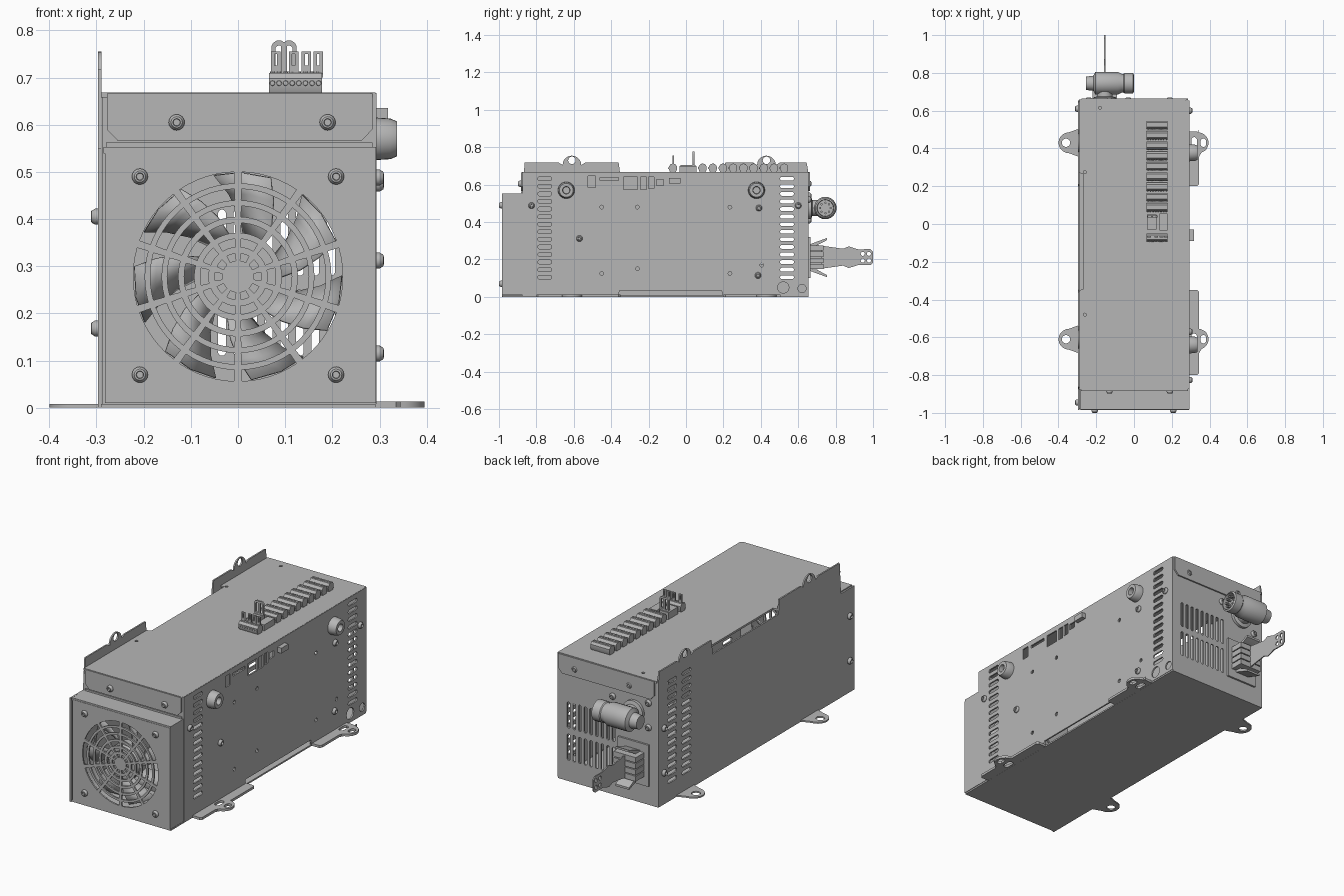
import bpy, bmesh
from math import pi, sin, cos, radians

if "Cube" in bpy.data.objects:
    bpy.data.objects.remove(bpy.data.objects["Cube"])

grey = bpy.data.materials.new("sheet_metal_grey")
grey.use_nodes = True
COLOUR = (0.47, 0.47, 0.47, 1)
grey.diffuse_color = COLOUR
grey.node_tree.nodes["Principled BSDF"].inputs["Base Color"].default_value = COLOUR
parts = []

# Maps panel coordinates (u, v) and depth w to world space, by facing axis
AXIS = {"x": lambda u, v, w: (w, u, v),
        "y": lambda u, v, w: (u, w, v),
        "z": lambda u, v, w: (u, v, w)}


def finish(name, bm):
    bmesh.ops.remove_doubles(bm, verts=bm.verts, dist=0.00005)
    bmesh.ops.recalc_face_normals(bm, faces=bm.faces)
    me = bpy.data.meshes.new(name)
    bm.to_mesh(me)
    bm.free()
    me.materials.clear()
    me.materials.append(grey)
    ob = bpy.data.objects.new(name, me)
    bpy.context.collection.objects.link(ob)
    parts.append(ob)
    return ob


def panel(name, axis, at, outline, holes=(), t=0.008):
    """Sheet cut from an outline with holes, facing the given axis."""
    cu = bpy.data.curves.new(name, "CURVE")
    cu.dimensions = "2D"
    cu.fill_mode = "BOTH"
    cu.extrude = t / 2
    for loop in [outline, *holes]:
        sp = cu.splines.new("POLY")
        sp.points.add(len(loop) - 1)
        for p, (u, v) in zip(sp.points, loop):
            p.co = (u, v, 0, 1)
        sp.use_cyclic_u = True
    tmp = bpy.data.objects.new(name, cu)
    bpy.context.collection.objects.link(tmp)
    deps = bpy.context.evaluated_depsgraph_get()
    me = bpy.data.meshes.new_from_object(tmp.evaluated_get(deps))
    bm = bmesh.new()
    bm.from_mesh(me)
    bpy.data.objects.remove(tmp)
    bpy.data.curves.remove(cu)
    bpy.data.meshes.remove(me)
    for v in bm.verts:
        v.co = AXIS[axis](v.co.x, v.co.y, v.co.z + at)
    return finish(name, bm)


def lathe(name, axis, spots, profile, d=1, n=16):
    """Turned part: (radius, height) profile repeated at (u, v, w) spots."""
    bm = bmesh.new()
    for u, v, w in spots:
        rings = [[bm.verts.new(AXIS[axis](u + r * cos(2 * pi * i / n), v + r * sin(2 * pi * i / n), w + d * h))
                  for i in range(n)] for r, h in profile]
        for a, b in zip(rings, rings[1:]):
            for i in range(n):
                j = (i + 1) % n
                bm.faces.new((a[i], a[j], b[j], b[i]))
    return finish(name, bm)


def rect(u0, u1, v0, v1):
    return [(u0, v0), (u1, v0), (u1, v1), (u0, v1)]


def circle(u, v, r, n=20):
    return [(u + r * cos(2 * pi * i / n), v + r * sin(2 * pi * i / n)) for i in range(n)]


def slot(u, v, w, h):
    """Stadium hole of size w by h."""
    r, pts = min(w, h) / 2, []
    for k in range(12):
        a = 2 * pi * (k + 0.5) / 12
        pts.append((u + r * cos(a) + (w / 2 - r) * (1 if cos(a) > 0 else -1),
                    v + r * sin(a) + (h / 2 - r) * (1 if sin(a) > 0 else -1)))
    return pts


def arc_slot(cv, r0, r1, a0, a1, n=7):
    angles = [a0 + (a1 - a0) * i / (n - 1) for i in range(n)]
    return ([(r1 * cos(a), cv + r1 * sin(a)) for a in angles] +
            [(r0 * cos(a), cv + r0 * sin(a)) for a in reversed(angles)])


def box(name, x, y, z):
    return panel(name, "z", (z[0] + z[1]) / 2, rect(*x, *y), t=z[1] - z[0])


def ear(c, base, tip, hw=0.055):
    """Rounded mounting ear along u, from base out to tip."""
    s = 1 if tip > base else -1
    pts = [(c - hw - 0.02, base)]
    pts += [(c - hw * cos(pi * i / 10), tip - s * hw * (1 - sin(pi * i / 10))) for i in range(11)]
    return pts + [(c + hw + 0.02, base)]


def flip(pts):
    return [(v, u) for u, v in pts]


EARS = (-0.61, 0.43)
ROWS = [0.105 + 0.0405 * i for i in range(14)]

# Right side wall with vents, ports and small holes
holes = [slot(y, z, 0.075, 0.021) for y in (-0.755, 0.54) for z in ROWS]
holes += [circle(y, z, 0.01, 12) for y, z in ((-0.45, 0.48), (-0.26, 0.48), (0.235, 0.48), (-0.45, 0.125),
                                              (-0.26, 0.15), (0.235, 0.125), (0.405, 0.17))]
holes += [rect(*p) for p in ((-0.525, -0.485, 0.585, 0.645), (-0.46, -0.36, 0.622, 0.638),
                             (-0.335, -0.26, 0.575, 0.64), (-0.243, -0.212, 0.575, 0.64),
                             (-0.2, -0.17, 0.58, 0.64), (-0.157, -0.12, 0.595, 0.628))]
holes += [circle(0.52, 0.05, 0.03), circle(0.62, 0.045, 0.022)]
panel("right_wall", "x", 0.29, [(-0.874, 0.008), (-0.36, 0.008), (-0.355, 0.035), (0.19, 0.035), (0.195, 0.008),
                                (0.655, 0.008), (0.655, 0.667), (-0.874, 0.667)], holes)

# Left mounting plate with ears along the top
outline = ([(0.655, 0), (0.655, 0.66), (0.645, 0.717)] + ear(0.43, 0.717, 0.755, 0.05)[::-1] +
           [(0.21, 0.717), (0.2, 0.64), (-0.35, 0.64), (-0.36, 0.717)] + ear(-0.61, 0.717, 0.755, 0.05)[::-1] +
           [(-0.863, 0.717), (-0.874, 0.55), (-0.985, 0.55), (-0.985, 0)])
panel("left_plate", "x", -0.293, outline,
      [circle(y, 0.73, 0.02) for y in EARS] +
      [slot(y, z, 0.075, 0.021) for y in (0.54, 0.42) for z in ROWS])

# Base plate with left ears, and the thicker flanges on the right
panel("base_plate", "z", 0.004, rect(-0.297, 0.292, -0.98, 0.655))
for c, y0, y1 in ((-0.61, -0.8, -0.35), (0.43, 0.2, 0.49)):
    panel("left_foot", "z", 0.004, flip(ear(c, -0.29, -0.4)), [circle(-0.36, c, 0.022)])
    panel("right_flange", "z", 0.007, [(0.285, y0), (0.335, y0), (0.345, y0 + 0.01), (0.345, y1 - 0.01),
                                       (0.335, y1), (0.285, y1)], [slot(0.318, c, 0.03, 0.06)], 0.013)
    panel("right_foot", "z", 0.007, flip(ear(c, 0.344, 0.395)), [slot(0.367, c, 0.03, 0.045)], 0.013)

# Lid, notched on the left, with flaps folded down at both ends
panel("lid", "z", 0.663, [(-0.29, -0.878), (0.28, -0.878), (0.292, -0.87), (0.292, 0.655), (-0.29, 0.66),
                          (-0.29, 0.27), (-0.268, 0.265), (-0.268, -0.345), (-0.29, -0.35)],
      [circle(x, y, 0.008, 12) for x, y in ((-0.18, 0.615), (-0.26, 0.275), (-0.26, -0.48))], 0.01)
flap = [(-0.278, 0.666), (-0.278, 0.59), (-0.255, 0.566), (0.262, 0.566), (0.285, 0.59), (0.285, 0.666)]
for y in (-0.879, 0.66):
    panel("lid_flap", "y", y, flap)

# Front bulkhead and back wall with two rows of vents
HUB = 0.278
panel("front_bulkhead", "y", -0.87, rect(-0.288, 0.288, 0.008, 0.665), [circle(0, HUB, 0.225, 40)])
panel("back_wall", "y", 0.651, rect(-0.288, 0.288, 0.008, 0.665),
      [slot(0.23 - 0.033 * i, z, 0.017, 0.14) for i in range(9) for z in (0.18, 0.35)])

# Fan cover with ring-slotted grille
grille = []
for r0, r1 in ((0.198, 0.222), (0.162, 0.186), (0.127, 0.15), (0.093, 0.114), (0.063, 0.08), (0.034, 0.049)):
    gap = 0.006 / r1 + 0.01
    for k in range(10):
        a = radians(18 + 36 * k)
        grille.append(arc_slot(HUB, r0, r1, a + gap, a + radians(36) - gap))
panel("fan_grille", "y", -0.981, rect(-0.282, 0.292, 0.01, 0.545), grille)
panel("fan_cover_top", "z", 0.546, rect(-0.285, 0.292, -0.983, -0.875), t=0.014)
panel("fan_cover_side", "x", 0.289, rect(-0.983, -0.87, 0.01, 0.553))
panel("fan_cover_lip", "y", -0.878, rect(-0.28, 0.285, 0.545, 0.562))

# Fan: frame, hub and swept blades
panel("fan_frame", "y", -0.925, rect(-0.245, 0.245, HUB - 0.245, HUB + 0.245), [circle(0, HUB, 0.228, 40)], 0.09)
lathe("fan_hub", "y", [(0, HUB, -0.965)], [(0, 0), (0.085, 0), (0.092, 0.008), (0.092, 0.075), (0, 0.075)], n=32)
bm = bmesh.new()
for k in range(7):
    grid = []
    for s in range(4):
        r = 0.088 + 0.044 * s
        a = 2 * pi * k / 7 + 0.12 * s
        grid.append([bm.verts.new((r * cos(a + da), y, HUB + r * sin(a + da)))
                     for da, y in ((0, -0.955), (0.3, -0.93), (0.55, -0.895))])
    for p, q in zip(grid, grid[1:]):
        for i in range(2):
            bm.faces.new((p[i], p[i + 1], q[i + 1], q[i]))
blades = finish("fan_blades", bm)
blades.modifiers.new("thickness", "SOLIDIFY").thickness = 0.006

# Socket screws on every side
SCREW = [(0, 0), (0.017, 0), (0.017, 0.006), (0.012, 0.014), (0.008, 0.015), (0.007, 0.007), (0, 0.007)]
TOP = [(-0.13, 0.605), (0.19, 0.605)]
lathe("grille_screws", "y", [(x, z, -0.985) for x in (-0.208, 0.208) for z in (0.07, 0.49)], SCREW, -1)
lathe("front_flap_screws", "y", [(x, z, -0.883) for x, z in TOP], SCREW, -1)
lathe("back_screws", "y", [(x, z, 0.655) for x, z in TOP + [(-0.24, 0.54), (-0.24, 0.41), (-0.03, 0.52)]], SCREW)
lathe("right_screws", "x", [(y, z, 0.294) for y, z in ((-0.826, 0.488), (0.6, 0.488), (-0.57, 0.312),
                                                       (0.385, 0.115), (0.39, 0.475))], SCREW)
lathe("left_screws", "x", [(y, z, -0.297) for y in (-0.945, 0.61) for z in (0.168, 0.405)], SCREW, -1)

# Round stand-off bumpers and small port on the right
lathe("bumpers", "x", [(-0.64, 0.57, 0.293), (0.377, 0.57, 0.293)],
      [(0, 0), (0.045, 0), (0.043, 0.03), (0.037, 0.044), (0.02, 0.044), (0.018, 0.02), (0, 0.02)], n=28)
box("side_port", (0.28, 0.318), (-0.09, -0.03), (0.607, 0.635))

# Row of plug-in terminal blocks on the lid
row_ys = [0.525 - 0.0545 * i for i in range(9)] + [-0.07]
for y in row_ys:
    panel("terminal_block", "x", 0.122, [(y - 0.014, 0.665), (y + 0.014, 0.665), (y + 0.021, 0.68), (y + 0.021, 0.698),
                                         (y + 0.012, 0.71), (y - 0.012, 0.71), (y - 0.021, 0.698), (y - 0.021, 0.68)],
          t=0.112)
lathe("terminal_buttons", "y", [(0.073 + 0.014 * k, 0.688, y - 0.02) for y in row_ys for k in range(8)],
      [(0.006, 0), (0.005, 0.004), (0, 0.005)], -1, 8)
lathe("terminal_sockets", "z", [(0.073 + 0.014 * k, y, 0.709) for y in row_ys for k in range(8)],
      [(0.005, 0), (0.005, 0.004), (0, 0.004)], 1, 8)

# Open plugs with upright prongs and wire loops
box("plug_base_left", (0.068, 0.12), (-0.03, 0.05), (0.667, 0.705))
box("plug_base_right", (0.135, 0.178), (-0.035, 0.055), (0.667, 0.7))
for x in (0.145, 0.17, 0.118, 0.08):
    panel("prong", "y", -0.068, rect(x - 0.01, x + 0.01, 0.7, 0.755), [rect(x - 0.003, x + 0.003, 0.725, 0.75)])
for x in (0.087, 0.108):
    panel("wire_loop", "y", 0.04, slot(x, 0.74, 0.034, 0.078), [slot(x, 0.74, 0.016, 0.056)], 0.01)

# Elbow socket on the back wall
lathe("elbow_base", "y", [(-0.155, 0.475, 0.655)], [(0, 0), (0.06, 0), (0.06, 0.015), (0.042, 0.02), (0.042, 0.09), (0, 0.09)], n=24)
lathe("elbow_body", "x", [(0.745, 0.475, -0.255)],
      [(0, 0), (0.035, 0), (0.04, 0.04), (0.06, 0.05), (0.06, 0.17), (0.05, 0.19), (0.05, 0.2), (0.054, 0.205),
       (0.054, 0.25), (0.045, 0.255), (0.043, 0.225), (0, 0.225)], n=24)
lathe("elbow_pins", "x", [(0.745 + r * cos(k * pi / 4), 0.475 + r * sin(k * pi / 4), -0.03)
                          for r in (0.028,) for k in range(8)], [(0.006, 0), (0.006, 0.025), (0, 0.025)], n=8)

# Power connector: frame, stacked housing, latches and flat tab
panel("power_frame", "y", 0.658, rect(-0.245, -0.065, 0.1, 0.32), t=0.014)
for k in range(4):
    box("power_housing", (-0.22, -0.09), (0.655, 0.735), (0.148 + 0.033 * k, 0.176 + 0.033 * k))
box("power_core", (-0.21, -0.1), (0.655, 0.725), (0.15, 0.272))
for s in (-1, 1):
    panel("power_latch", "x", -0.155, [(0.66, 0.21 + s * 0.07), (0.7, 0.21 + s * 0.085), (0.755, 0.21 + s * 0.105),
                                       (0.755, 0.21 + s * 0.094), (0.7, 0.21 + s * 0.065), (0.66, 0.21 + s * 0.06)], t=0.08)
upper = [(0.7, 0.065), (0.84, 0.045), (0.87, 0.058), (0.92, 0.042), (0.985, 0.043), (1.0, 0.03)]
panel("power_tab", "x", -0.155, [(y, 0.212 + h) for y, h in upper] + [(y, 0.212 - h) for y, h in upper[::-1]],
      [circle(y, z, 0.011, 12) for y in (0.945, 0.978) for z in (0.194, 0.23)], 0.006)

# Smooth the turned parts and keep the sheet edges crisp
bpy.ops.object.select_all(action="DESELECT")
for ob in parts:
    ob.select_set(True)
bpy.context.view_layer.objects.active = parts[0]
bpy.ops.object.shade_smooth_by_angle(angle=radians(30))
